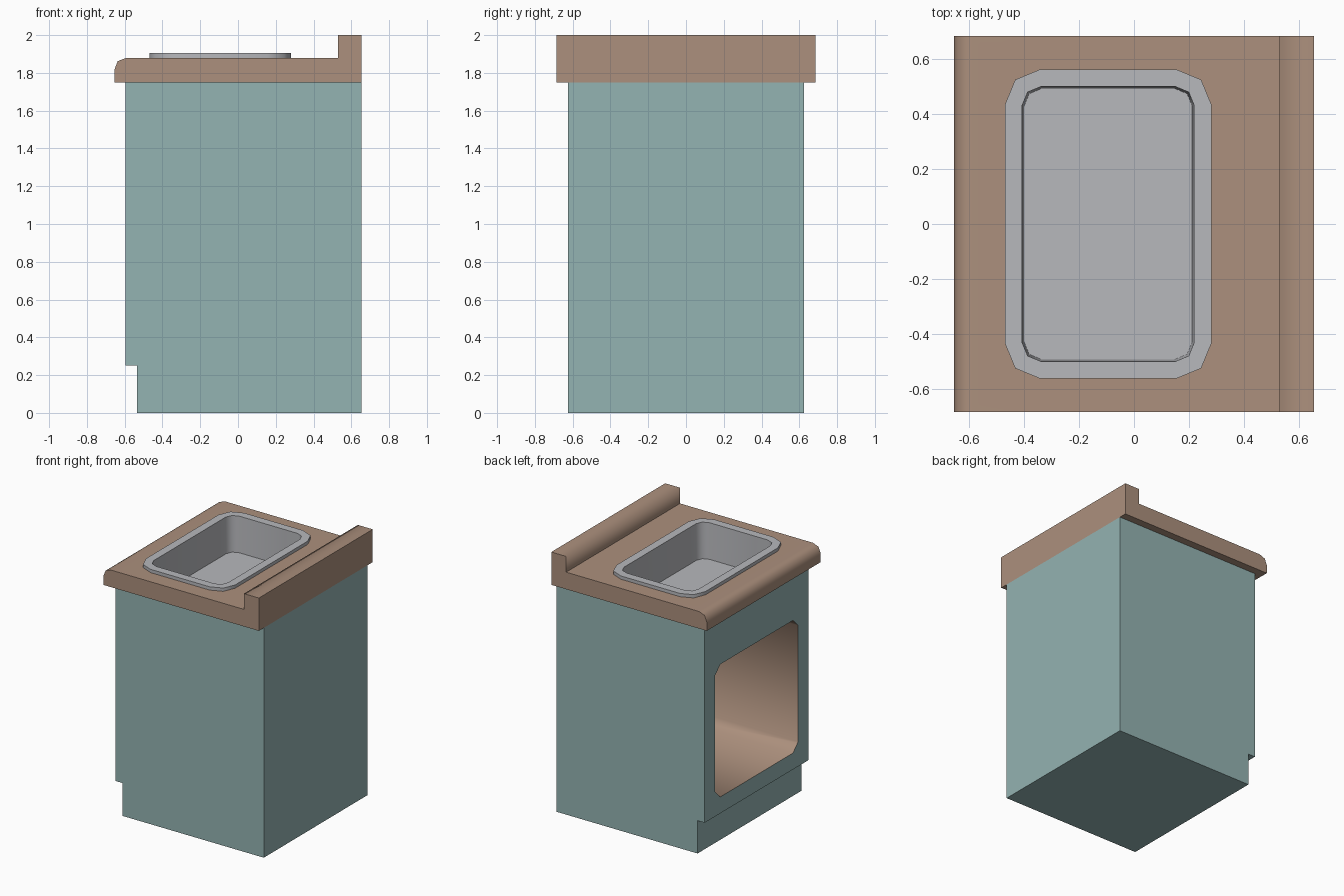
import bpy
import bmesh
import math

cube = bpy.data.objects.get("Cube")
if cube:
    bpy.data.objects.remove(cube, do_unlink=True)


def material(name, rgb):
    """Flat material from 0-255 display values, stored as linear."""
    lin = [((c / 255 + 0.055) / 1.055) ** 2.4 for c in rgb] + [1]
    mat = bpy.data.materials.new(name)
    mat.use_nodes = True
    mat.diffuse_color = lin
    bsdf = mat.node_tree.nodes["Principled BSDF"]
    bsdf.inputs["Base Color"].default_value = lin
    bsdf.inputs["Roughness"].default_value = 0.7
    return mat


TEAL = material("teal paint", (148, 179, 178))
WOOD = material("brown wood", (172, 144, 125))
STEEL = material("grey steel", (183, 184, 188))


def rounded(cu, cv, hu, hv, r, segments):
    """Outline of a rectangle with rounded or chamfered corners."""
    points = []
    for i, (su, sv) in enumerate([(1, 1), (-1, 1), (-1, -1), (1, -1)]):
        for k in range(segments + 1):
            a = math.pi / 2 * (i + k / segments)
            points.append((cu + su * (hu - r) + r * math.cos(a),
                           cv + sv * (hv - r) + r * math.sin(a)))
    return points


def loft(name, rings, *mats):
    """Closed solid through matching rings, capped at both ends."""
    bm = bmesh.new()
    loops = [[bm.verts.new(p) for p in ring] for ring in rings]
    n = len(loops[0])
    for a, b in zip(loops, loops[1:]):
        for i in range(n):
            j = (i + 1) % n
            bm.faces.new((a[i], a[j], b[j], b[i]))
    bm.faces.new(loops[0])
    bm.faces.new(loops[-1])
    bmesh.ops.recalc_face_normals(bm, faces=bm.faces)
    mesh = bpy.data.meshes.new(name)
    bm.to_mesh(mesh)
    bm.free()
    for m in mats:
        mesh.materials.append(m)
    obj = bpy.data.objects.new(name, mesh)
    bpy.context.collection.objects.link(obj)
    return obj


def activate(obj):
    bpy.ops.object.select_all(action="DESELECT")
    obj.select_set(True)
    bpy.context.view_layer.objects.active = obj


def cut(obj, cutter):
    mod = obj.modifiers.new("cut", "BOOLEAN")
    mod.operation = "DIFFERENCE"
    mod.solver = "EXACT"
    mod.object = cutter
    activate(obj)
    bpy.ops.object.modifier_apply(modifier=mod.name)


def smooth(obj):
    activate(obj)
    bpy.ops.object.shade_smooth_by_angle(angle=math.radians(50))


def along_y(profile, half):
    return [[(x, y, z) for x, z in profile] for y in (-half, half)]


# Cabinet body with a recessed toe kick
BACK, FRONT = 0.655, -0.595
cabinet = loft("cabinet", along_y(
    [(BACK, 0), (BACK, 1.75), (FRONT, 1.75), (FRONT, 0.25),
     (-0.535, 0.25), (-0.535, 0)], 0.625), TEAL, WOOD)

# Worktop with a rounded front edge and a raised back edge
worktop = loft("worktop", along_y(
    [(-0.655, 1.75), (-0.655, 1.815), (-0.637, 1.862), (-0.59, 1.88),
     (0.53, 1.88), (0.53, 2), (BACK, 2), (BACK, 1.75)], 0.685), WOOD)


# Sink: bowl shell, flat rim and tapered basin
def sink_ring(z, grow, r):
    outline = rounded(-0.094, 0, 0.313 + grow, 0.5 + grow, r, 2)
    return [(x, y, z) for x, y in outline]


sink = loft("sink", [
    sink_ring(1.61, 0.015, 0.08), sink_ring(1.88, 0.015, 0.08),
    sink_ring(1.88, 0.0625, 0.127), sink_ring(1.905, 0.0625, 0.127),
    sink_ring(1.905, 0, 0.068), sink_ring(1.63, -0.007, 0.064)], STEEL)

# Cutters for the sink hole and the open compartment
hole = loft("sink_hole_cutter",
            [sink_ring(1.58, 0.03, 0.09), sink_ring(1.95, 0.03, 0.09)])
opening = rounded(0, 0.88, 0.5, 0.505, 0.0625, 1)
space = loft("compartment_cutter",
             [[(x, y, z) for y, z in opening] for x in (-0.8, 0.53)])
cut(worktop, hole)
cut(cabinet, hole)
cut(cabinet, space)
for helper in (hole, space):
    bpy.data.objects.remove(helper, do_unlink=True)

# Wooden lining inside the compartment
for face in cabinet.data.polygons:
    x, y, z = face.center
    inside = x > FRONT + 0.01 and x < 0.54 and abs(y) < 0.51 and 0.36 < z < 1.4
    face.material_index = int(inside)

for part in (cabinet, worktop, sink):
    smooth(part)

# Soft shading over the raised back edge, flat shading on the broad faces
mesh = worktop.data
for edge in mesh.edges:
    ends = [mesh.vertices[i].co for i in edge.vertices]
    if all(abs(v.x - 0.53) < 0.01 and v.z > 1.95 for v in ends):
        edge.use_edge_sharp = False
weighted = worktop.modifiers.new("weighted normals", "WEIGHTED_NORMAL")
weighted.keep_sharp = True
